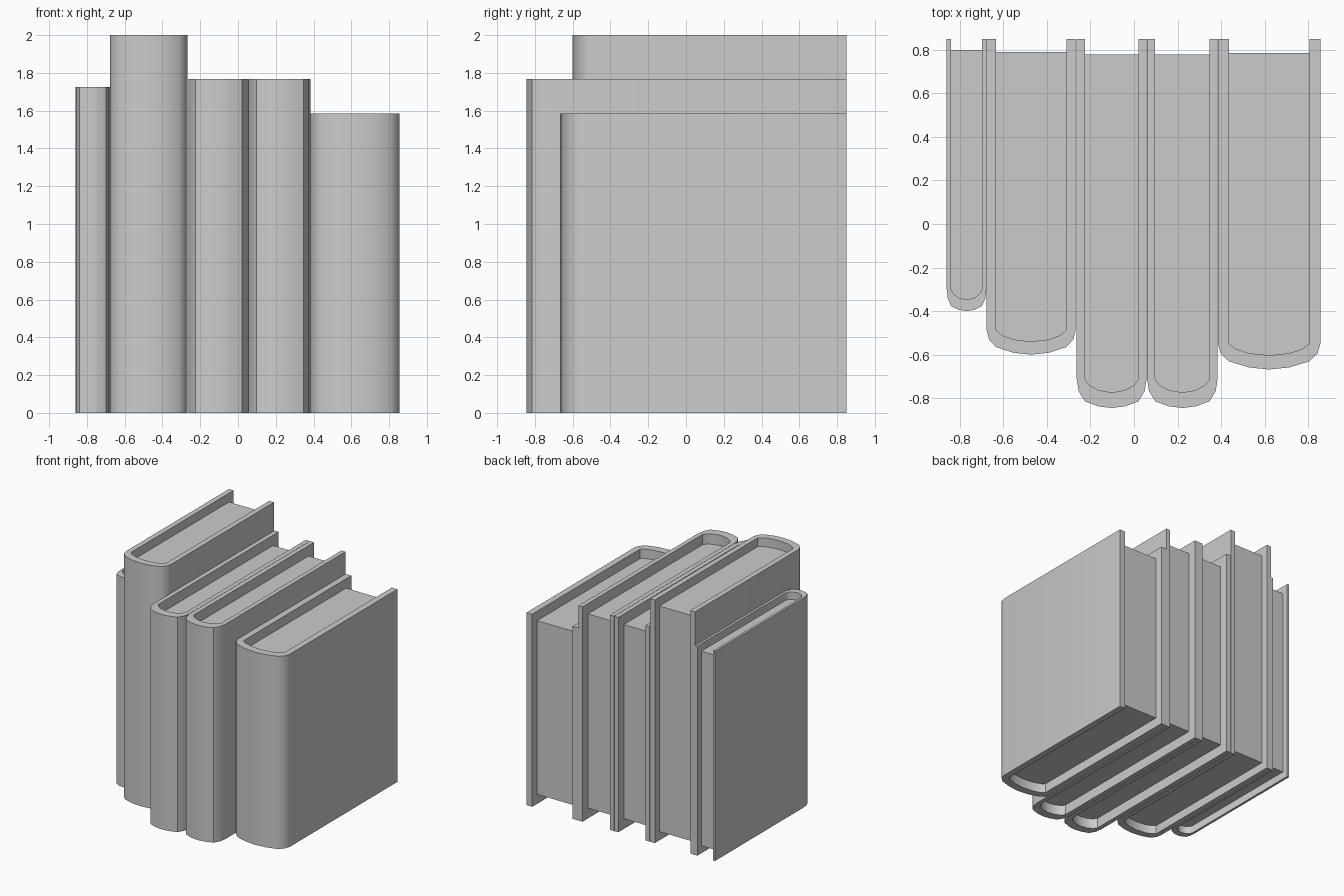
import bpy, bmesh, math

if "Cube" in bpy.data.objects:
    bpy.data.objects.remove(bpy.data.objects["Cube"])

BACK = 0.85


def prism(name, outline, z0, z1):
    """Extrude a closed xy outline from z0 to z1."""
    bm = bmesh.new()
    face = bm.faces.new([bm.verts.new((x, y, z0)) for x, y in outline])
    top = bmesh.ops.extrude_face_region(bm, geom=[face])
    verts = [v for v in top["geom"] if isinstance(v, bmesh.types.BMVert)]
    bmesh.ops.translate(bm, vec=(0, 0, z1 - z0), verts=verts)
    bmesh.ops.recalc_face_normals(bm, faces=bm.faces)
    mesh = bpy.data.meshes.new(name)
    bm.to_mesh(mesh)
    bm.free()
    obj = bpy.data.objects.new(name, mesh)
    bpy.context.collection.objects.link(obj)
    bpy.ops.object.select_all(action="DESELECT")
    obj.select_set(True)
    bpy.context.view_layer.objects.active = obj
    bpy.ops.object.shade_smooth_by_angle(angle=math.radians(35))
    return obj


def mirrored(half, cx):
    """Half outline (left side, ending on the centre line) to full outline."""
    return [(cx - x, y) for x, y in half] + [(cx + x, y) for x, y in half[-2::-1]]


def book(number, x0, x1, board, height, start, front, t):
    """start: where the spine curve begins, t: spine thickness and page inset."""
    cx, w = (x0 + x1) / 2, (x1 - x0) / 2
    wi, yi = w - board, front + t
    d = start - yi
    corner = front + 0.17 * w ** 0.5 * 0.45
    inner_curve = [(wi, start), (wi * 0.83, start - 0.45 * d),
                   (wi * 0.5, start - 0.82 * d), (0, yi)]
    outer_curve = [(w, start), (w - board * 0.25, start - (start - corner) * 0.55),
                   (wi, corner), (wi * 0.5, front + (corner - front) * 0.25), (0, front)]
    # Wrap-around cover
    outer = mirrored([(w, BACK)] + outer_curve, cx)
    inner = mirrored([(wi, BACK)] + inner_curve, cx)
    prism(f"book_{number}_cover", outer + inner[::-1], 0, height)
    # Recessed page block
    pages = mirrored([(wi, BACK - t)] + inner_curve, cx)
    inset = 1.2 * t
    prism(f"book_{number}_pages", pages, inset, height - inset)


# Left x, right x, board thickness, height, spine start y, front y, spine thickness
books = [
    (-0.860, -0.678, 0.020, 1.725, -0.300, -0.40, 0.052),
    (-0.677, -0.268, 0.043, 2.000, -0.487, -0.60, 0.060),
    (-0.263, 0.058, 0.037, 1.768, -0.712, -0.845, 0.071),
    (0.060, 0.384, 0.037, 1.768, -0.712, -0.845, 0.071),
    (0.385, 0.856, 0.051, 1.585, -0.550, -0.668, 0.065),
]
for i, b in enumerate(books, 1):
    book(i, *b)
